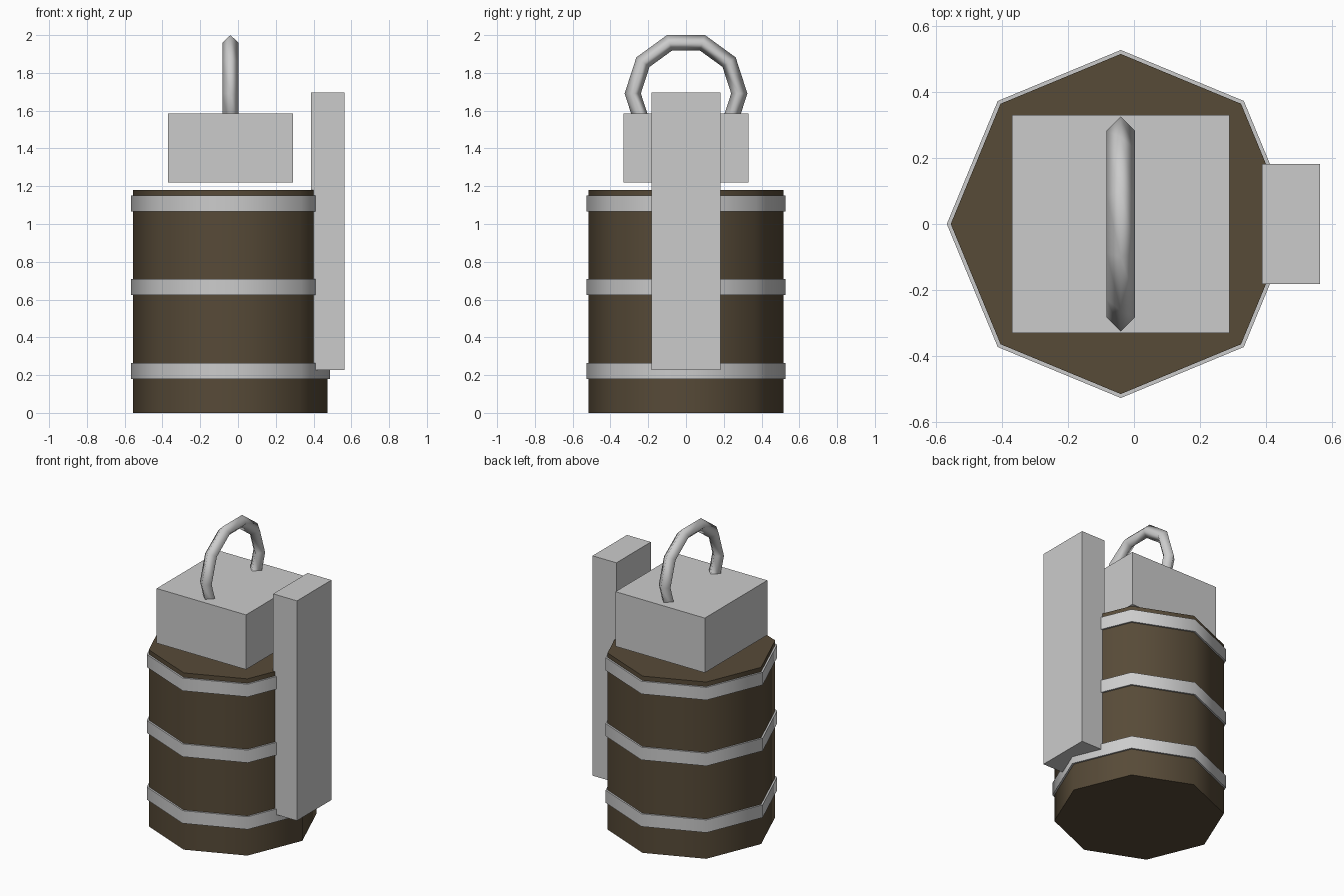
import bpy
from math import radians

if "Cube" in bpy.data.objects:
    bpy.data.objects.remove(bpy.data.objects["Cube"])

CX = -0.04  # axis of the body

wood = bpy.data.materials.new("brown_wood")
wood.diffuse_color = (0.095, 0.069, 0.039, 1)
wood.use_nodes = True
wood.node_tree.nodes["Principled BSDF"].inputs["Base Color"].default_value = wood.diffuse_color


def octagon(name, radius, z0, z1):
    bpy.ops.mesh.primitive_cylinder_add(
        vertices=8, radius=radius, depth=z1 - z0, location=(CX, 0, (z0 + z1) / 2))
    ob = bpy.context.object
    ob.name = name
    bpy.ops.object.shade_smooth_by_angle(angle=radians(50))
    return ob


def box(name, x, y, z):
    bpy.ops.mesh.primitive_cube_add(
        size=1, location=[(a + b) / 2 for a, b in (x, y, z)])
    ob = bpy.context.object
    ob.name = name
    ob.scale = [b - a for a, b in (x, y, z)]
    bpy.ops.object.transform_apply(location=False, rotation=False, scale=True)
    return ob


# Eight-sided wooden body
body = octagon("body", 0.515, 0, 1.18)
body.data.materials.append(wood)

# Three metal bands
for i, z in enumerate((0.18, 0.625, 1.065)):
    octagon(f"band_{i + 1}", 0.527, z, z + 0.085)

# Square cap hovering just above the body, and the side lever
box("cap", (-0.37, 0.29), (-0.33, 0.33), (1.22, 1.585))
box("lever", (0.387, 0.563), (-0.182, 0.182), (0.227, 1.695))

# Pull ring, standing upright and sunk into the cap
bpy.ops.mesh.primitive_torus_add(
    major_segments=10, minor_segments=4, major_radius=0.282, minor_radius=0.043,
    location=(CX, 0, 1.691), rotation=(radians(90), 0, radians(90)))
ring = bpy.context.object
ring.name = "pull_ring"
bpy.ops.object.shade_smooth()
